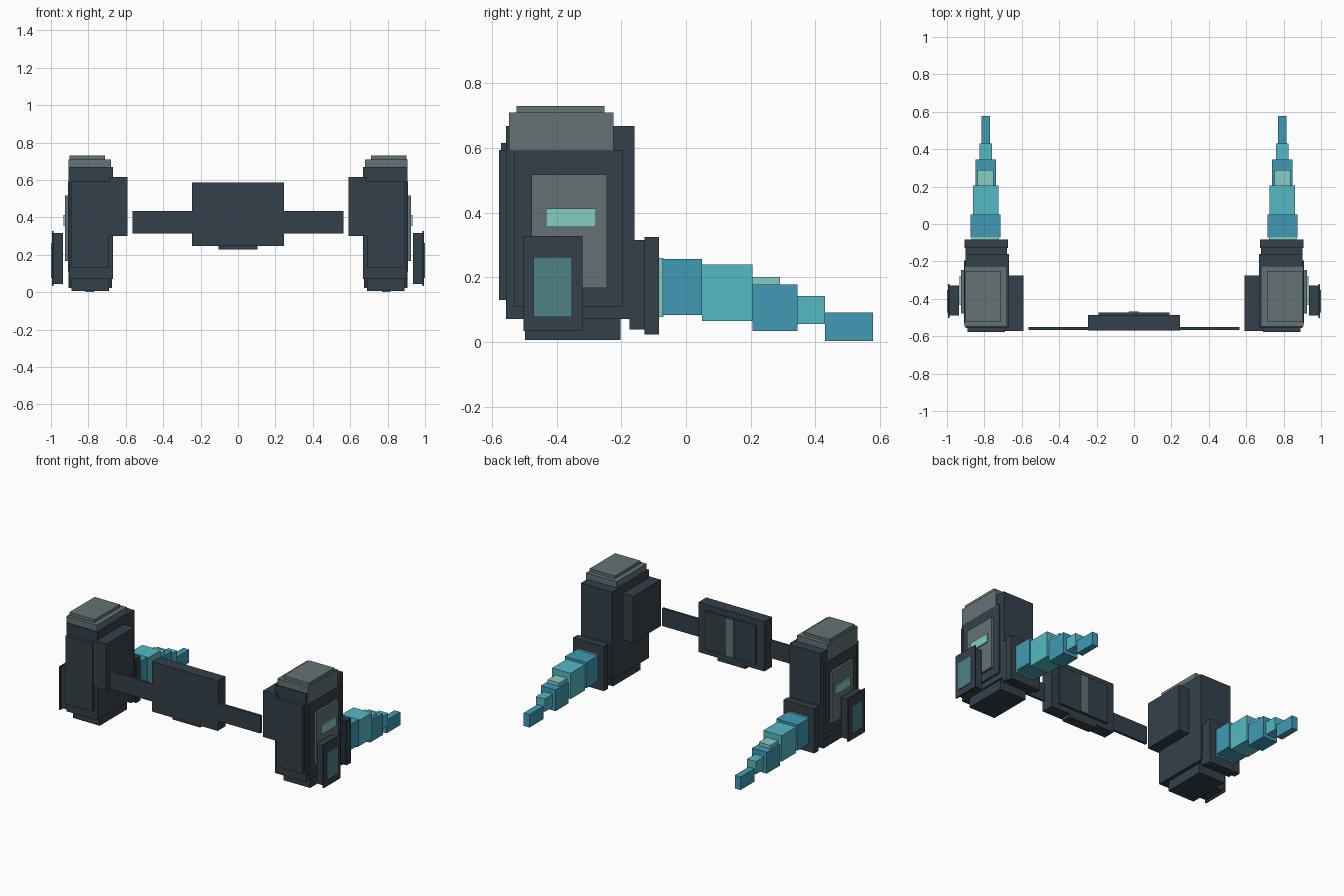
import bpy


def material(name, rgb):
    m = bpy.data.materials.new(name)
    m.diffuse_color = (*rgb, 1)
    return m


DARK = material("dark_slate", (0.034, 0.051, 0.069))
GREY = material("warm_grey", (0.125, 0.168, 0.172))
BLUE = material("blue", (0.051, 0.323, 0.462))
TEAL = material("teal", (0.089, 0.491, 0.546))
MINT = material("pale_mint", (0.238, 0.604, 0.552))
GLASS = material("dim_teal", (0.078, 0.220, 0.238))


def box(name, mat, x, y, z):
    """Box given by its (min, max) range on each axis."""
    lo, hi = zip(x, y, z)
    bpy.ops.mesh.primitive_cube_add(size=1, location=[(a + b) / 2 for a, b in zip(lo, hi)])
    ob = bpy.context.object
    ob.name = name
    ob.scale = [b - a for a, b in zip(lo, hi)]
    ob.data.materials.append(mat)


def pair(name, mat, x, y, z):
    """The same box on the right and mirrored on the left."""
    box(name + "_right", mat, x, y, z)
    box(name + "_left", mat, (-x[1], -x[0]), y, z)


# Side towers: body, foot, plates and stepped cap
pair("tower_body", DARK, (0.667, 0.90), (-0.556, -0.16), (0.07, 0.668))
pair("tower_foot", DARK, (0.69, 0.89), (-0.498, -0.203), (0.005, 0.07))
pair("front_plate", DARK, (0.69, 0.89), (-0.578, -0.55), (0.13, 0.593))
pair("inner_block", DARK, (0.59, 0.69), (-0.572, -0.275), (0.30, 0.615))
pair("cap", GREY, (0.678, 0.907), (-0.547, -0.225), (0.59, 0.71))
pair("cap_top", GREY, (0.71, 0.90), (-0.525, -0.252), (0.71, 0.73))

# Outer side panel with its lit strip
pair("side_panel", DARK, (0.89, 0.91), (-0.532, -0.195), (0.11, 0.593))
pair("side_inset", GREY, (0.905, 0.925), (-0.478, -0.245), (0.167, 0.517))
pair("side_light", MINT, (0.92, 0.934), (-0.433, -0.278), (0.355, 0.412))

# Outer pod with window
pair("pod", DARK, (0.935, 0.988), (-0.49, -0.33), (0.045, 0.317))
pair("pod_rim", DARK, (0.986, 0.995), (-0.502, -0.32), (0.033, 0.327))
pair("pod_window", GLASS, (0.992, 1.0), (-0.472, -0.352), (0.077, 0.262))

# Rear collar around the arm root
pair("collar_inner", DARK, (0.68, 0.90), (-0.175, -0.128), (0.038, 0.315))
pair("collar_outer", DARK, (0.675, 0.906), (-0.128, -0.083), (0.022, 0.325))
pair("arm_socket", MINT, (0.722, 0.868), (-0.09, -0.07), (0.077, 0.26))

# Tapering segmented arm: name, colour, half width, y range, z range
for name, mat, w, y, z in (
    ("arm_root", BLUE, 0.08, (-0.072, 0.05), (0.083, 0.257)),
    ("arm_upper", TEAL, 0.069, (0.05, 0.205), (0.065, 0.24)),
    ("arm_light", MINT, 0.043, (0.205, 0.29), (0.17, 0.2)),
    ("arm_middle", BLUE, 0.055, (0.205, 0.345), (0.033, 0.177)),
    ("arm_lower", TEAL, 0.033, (0.345, 0.43), (0.055, 0.142)),
    ("arm_tip", BLUE, 0.022, (0.43, 0.578), (0.002, 0.09)),
):
    pair(name, mat, (0.793 - w, 0.793 + w), y, z)

# Belt between the towers, with buckle and rear panel
box("belt", DARK, (-0.565, 0.565), (-0.568, -0.552), (0.315, 0.435))
box("buckle", DARK, (-0.247, 0.247), (-0.57, -0.487), (0.248, 0.587))
box("buckle_tab", DARK, (-0.105, 0.103), (-0.555, -0.487), (0.227, 0.25))
box("buckle_panel", DARK, (-0.19, 0.19), (-0.49, -0.473), (0.285, 0.548))
box("buckle_stripe", GREY, (-0.028, 0.028), (-0.475, -0.467), (0.287, 0.546))
